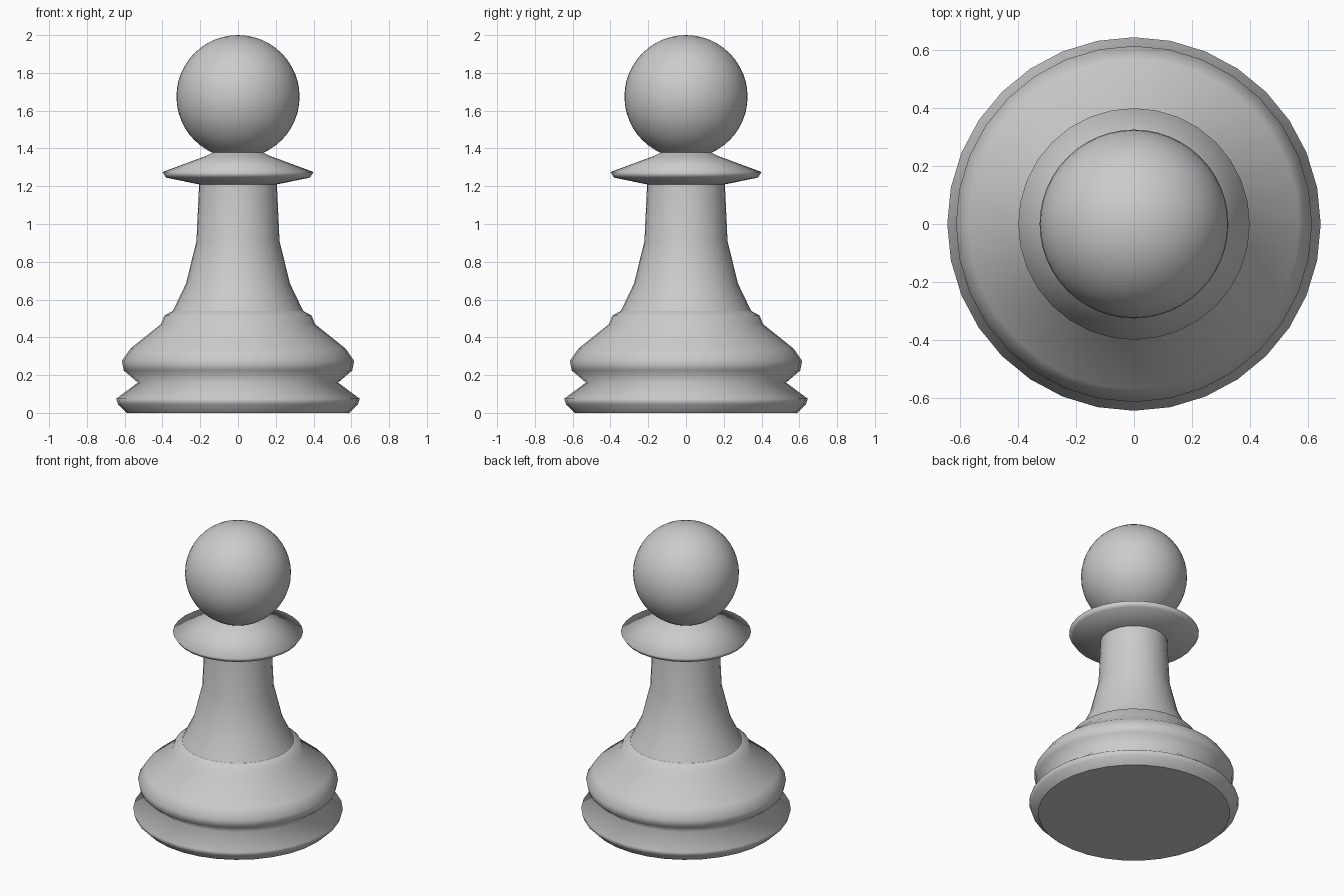
import bpy, bmesh, math

if "Cube" in bpy.data.objects:
    bpy.data.objects.remove(bpy.data.objects["Cube"])

SIDES = 32


def lathe(name, profile, cap_bottom=False):
    """Revolve (radius, height) points around z into a smooth shell."""
    bm = bmesh.new()
    rings = []
    for r, z in profile:
        rings.append([bm.verts.new((r * math.cos(2 * math.pi * i / SIDES),
                                    r * math.sin(2 * math.pi * i / SIDES), z))
                      for i in range(SIDES)])
    for low, high in zip(rings, rings[1:]):
        for i in range(SIDES):
            j = (i + 1) % SIDES
            bm.faces.new((low[i], low[j], high[j], high[i])).smooth = True
    if cap_bottom:
        # flat underside with a crisp rim
        cap = bm.faces.new(rings[0][::-1])
        for e in cap.edges:
            e.smooth = False
    mesh = bpy.data.meshes.new(name)
    bm.to_mesh(mesh)
    bm.free()
    obj = bpy.data.objects.new(name, mesh)
    bpy.context.collection.objects.link(obj)
    return obj


# Foot with groove, rounded swell and shoulder step
lathe("base", [(0.59, 0), (0.635, 0.045), (0.645, 0.075), (0.53, 0.16),
               (0.605, 0.225), (0.615, 0.275), (0.57, 0.34),
               (0.408, 0.47), (0.39, 0.515), (0.345, 0.54)], cap_bottom=True)

# Tapering stem
lathe("stem", [(0.345, 0.54), (0.275, 0.685), (0.22, 0.91), (0.206, 1.21)])

# Thin flared collar, running up into the head
lathe("collar", [(0.206, 1.21), (0.38, 1.245), (0.40, 1.275),
                 (0.17, 1.36), (0.12, 1.385)])

# Ball head
bpy.ops.mesh.primitive_uv_sphere_add(segments=48, ring_count=24, radius=0.326,
                                     location=(0, 0, 1.674))
head = bpy.context.object
head.name = "head"
bpy.ops.object.shade_smooth()
